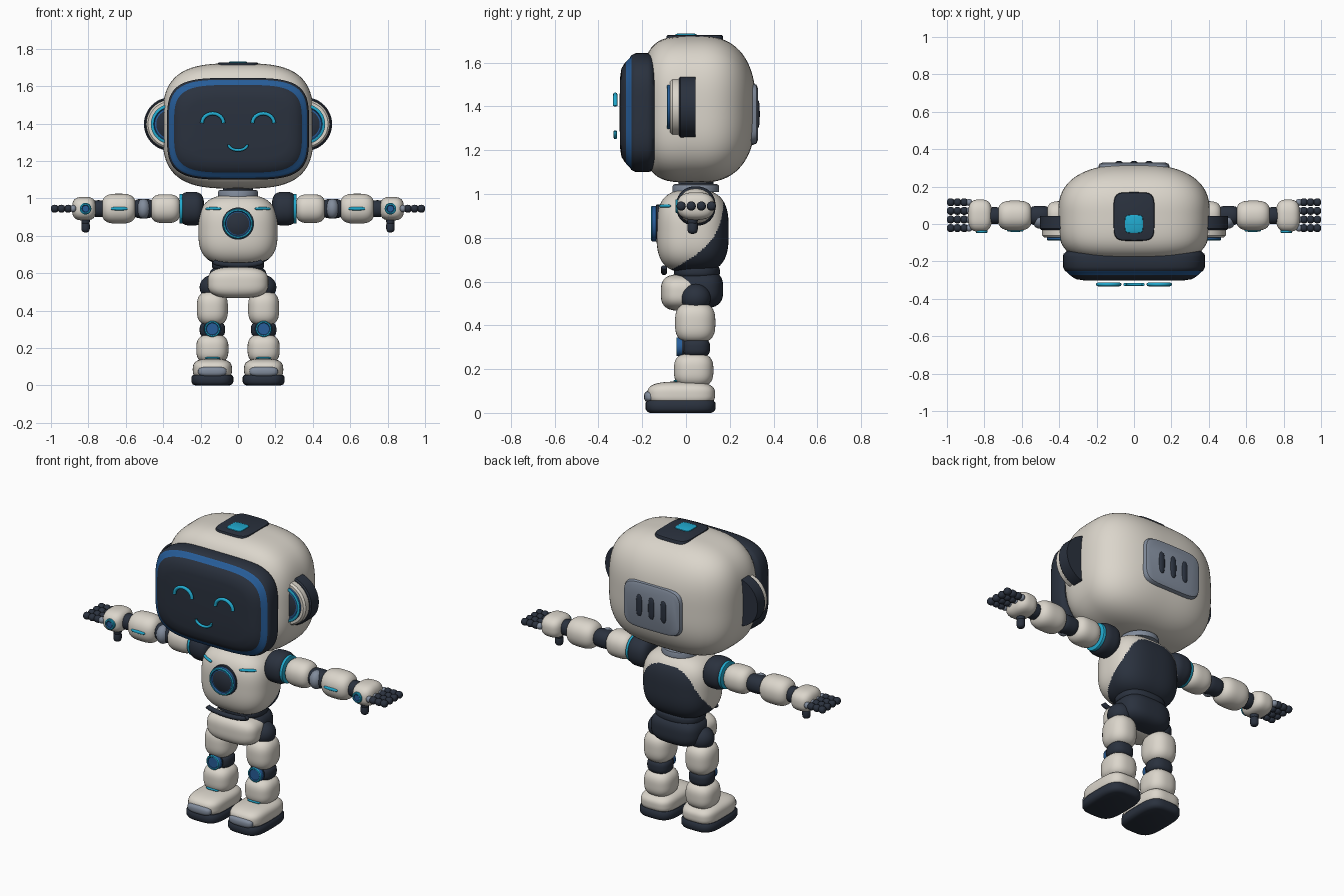
import bpy, bmesh, math

default_cube = bpy.data.objects.get("Cube")
if default_cube:
    bpy.data.objects.remove(default_cube, do_unlink=True)

PALETTE = {
    "cream": (0.71, 0.67, 0.60),
    "charcoal": (0.023, 0.031, 0.048),
    "blue": (0.02, 0.11, 0.32),
    "cyan": (0.015, 0.40, 0.62),
    "grey": (0.22, 0.26, 0.33),
}
materials = {}
for label, rgb in PALETTE.items():
    mat = bpy.data.materials.new(label)
    mat.use_nodes = True
    mat.diffuse_color = (*rgb, 1)
    mat.node_tree.nodes["Principled BSDF"].inputs["Base Color"].default_value = (*rgb, 1)
    materials[label] = mat

parts = []


def finish(name, bm, center, colors):
    """Turn a bmesh into a placed object with its material slots."""
    bmesh.ops.recalc_face_normals(bm, faces=bm.faces)
    mesh = bpy.data.meshes.new(name)
    bm.to_mesh(mesh)
    bm.free()
    for color in colors:
        mesh.materials.append(materials[color])
    obj = bpy.data.objects.new(name, mesh)
    obj.location = center
    bpy.context.collection.objects.link(obj)
    parts.append(obj)
    return obj


def blob(name, center, half, color, axis=2, n=2.5, low=3, high=3, cuts=11, second=None, rule=None):
    """Rounded block: superellipse n across the axis, low/high exponents along it."""
    bm = bmesh.new()
    bmesh.ops.create_cube(bm, size=2)
    bmesh.ops.subdivide_edges(bm, edges=bm.edges[:], cuts=cuts, use_grid_fill=True)
    for vert in bm.verts:
        p = [math.tan(c * math.pi / 4) for c in vert.co]
        m = low if p[axis] < 0 else high
        flat = sum(abs(p[i]) ** n for i in range(3) if i != axis) ** (1 / n)
        norm = (flat ** m + abs(p[axis]) ** m) ** (1 / m)
        vert.co = [c / norm * h for c, h in zip(p, half)]
    if rule:
        for face in bm.faces:
            c = face.calc_center_median()
            face.material_index = int(rule(*[a + b for a, b in zip(c, center)]))
    return finish(name, bm, center, [color, second] if second else [color])


def loft(name, center, half, rows, axis=1, out=-1, n=2, steps=48):
    """Stack of superellipse rings; each row is (distance outward, inset, colour of band)."""
    if axis == 0:
        out = math.copysign(1, center[0])
    colors = list(dict.fromkeys(row[2] for row in rows))
    u, v = [i for i in range(3) if i != axis]
    bm = bmesh.new()
    previous = None
    for distance, inset, color in rows:
        ring = []
        for k in range(steps):
            angle = math.tau * k / steps
            c, s = math.cos(angle), math.sin(angle)
            co = [0, 0, 0]
            co[axis] = out * distance
            co[u] = (half[0] - inset) * math.copysign(abs(c) ** (2 / n), c)
            co[v] = (half[1] - inset) * math.copysign(abs(s) ** (2 / n), s)
            ring.append(bm.verts.new(co))
        if previous:
            for k in range(steps):
                j = (k + 1) % steps
                face = bm.faces.new((previous[k], previous[j], ring[j], ring[k]))
                face.material_index = colors.index(color)
        else:
            bm.faces.new(ring)
        previous = ring
    bm.faces.new(previous).material_index = colors.index(rows[-1][2])
    return finish(name, bm, center, colors)


def tube(name, points, radius, color):
    """Round stroke through a few points."""
    curve = bpy.data.curves.new(name, "CURVE")
    curve.dimensions = "3D"
    curve.bevel_depth = radius
    curve.bevel_resolution = 3
    curve.use_fill_caps = True
    spline = curve.splines.new("POLY")
    spline.points.add(len(points) - 1)
    for point, co in zip(spline.points, points):
        point.co = (*co, 1)
    curve.materials.append(materials[color])
    obj = bpy.data.objects.new(name, curve)
    bpy.context.collection.objects.link(obj)
    bpy.ops.object.select_all(action="DESELECT")
    obj.select_set(True)
    bpy.context.view_layer.objects.active = obj
    bpy.ops.object.convert(target="MESH")
    parts.append(bpy.context.object)


def arc(x, z, width, height, y):
    """Points of a half-wave arch, or of a smile when the height is negative."""
    return [(x + width * math.cos(a), y, z + height * math.sin(a))
            for a in (math.pi * k / 12 for k in range(13))]


def both(maker, name, center, *args, **kwargs):
    """Make the left part and its mirrored right part."""
    return [maker(f"{side}_{name}", (sign * center[0], *center[1:]), *args, **kwargs)
            for side, sign in (("left", 1), ("right", -1))]


def plate(color, depth, edge=0.01):
    return [(0, 0, color), (depth - edge, 0, color), (depth - edge * 0.3, edge * 0.3, color),
            (depth, edge, color)]


# Head shell, face screen and expression
blob("head_shell", (0, 0.06, 1.387), (0.405, 0.26, 0.335), "cream", axis=1, n=3.2, low=4, high=2.5, cuts=23)
loft("face_screen", (0, -0.145, 1.372), (0.38, 0.272), [
    (0, 0.02, "charcoal"), (0.015, 0.003, "charcoal"), (0.03, 0, "charcoal"),
    (0.085, 0, "charcoal"), (0.105, 0.01, "charcoal"), (0.112, 0.022, "blue"),
    (0.128, 0.038, "blue"), (0.135, 0.046, "charcoal"), (0.15, 0.07, "charcoal"),
    (0.156, 0.11, "charcoal"), (0.158, 0.2, "charcoal")], n=4, steps=96)
for side, sign in (("left", 1), ("right", -1)):
    tube(side + "_eye", arc(sign * 0.135, 1.402, 0.058, 0.052, -0.323), 0.01, "cyan")
tube("smile", arc(0, 1.288, 0.05, -0.03, -0.323), 0.008, "cyan")

# Head panels: crown plate and rear vent
loft("crown_plate", (0, 0.04, 1.65), (0.11, 0.13), plate("charcoal", 0.077), axis=2, out=1, n=5)
loft("crown_light", (0, 0, 1.7), (0.05, 0.05), plate("cyan", 0.033), axis=2, out=1, n=5)
loft("rear_panel", (0, 0.24, 1.365), (0.19, 0.14), plate("grey", 0.088, 0.02), out=1, n=5)
for index, x in enumerate((-0.08, 0, 0.08)):
    blob(f"vent_slot_{index + 1}", (x, 0.325, 1.365), (0.02, 0.012, 0.065), "charcoal", n=2)

# Ears
both(loft, "ear", (0.36, 0.043, 1.397), (0.143, 0.143), [
    (0, 0, "charcoal"), (0.068, 0, "charcoal"), (0.075, 0.007, "charcoal"),
    (0.075, 0.012, "charcoal"), (0.105, 0.012, "cream"), (0.115, 0.022, "cream"),
    (0.115, 0.037, "cream"), (0.127, 0.037, "blue"), (0.13, 0.042, "cyan"),
    (0.13, 0.052, "cyan"), (0.122, 0.057, "blue"), (0.122, 0.066, "blue"),
    (0.126, 0.072, "charcoal")])

# Neck and torso
loft("neck", (0, 0.045, 0.97), (0.08, 0.08), plate("charcoal", 0.12), axis=2, out=1)
loft("neck_collar", (0, 0.045, 1.01), (0.106, 0.106), plate("grey", 0.035), axis=2, out=1)
blob("torso", (0, 0.03, 0.83), (0.212, 0.165, 0.19), "cream", n=2.8, cuts=41, second="charcoal",
     rule=lambda x, y, z: y > 0.17 - 0.24 * (max(0, 1 - z) / 0.345) ** 3)
loft("chest_light", (0, -0.10, 0.865), (0.086, 0.086), [
    (0, 0, "charcoal"), (0.035, 0, "charcoal"), (0.038, 0.005, "charcoal"),
    (0.055, 0.005, "blue"), (0.06, 0.01, "cyan"), (0.06, 0.017, "cyan"),
    (0.052, 0.021, "blue"), (0.052, 0.026, "blue"), (0.056, 0.031, "charcoal")])
for strip in both(blob, "chest_strip", (0.132, -0.096, 0.945), (0.048, 0.01, 0.008), "cyan", axis=0, n=2):
    strip.rotation_euler.z = math.copysign(math.radians(30), strip.location.x)

# Waist and pelvis
blob("waist", (0, 0.05, 0.645), (0.14, 0.105, 0.04), "charcoal")
tube("waist_bar", arc(0, 0.665, 0.13, -0.022, -0.1), 0.014, "charcoal")
blob("pelvis_back", (0, 0.06, 0.565), (0.155, 0.11, 0.088), "charcoal", n=3)
blob("pelvis_front", (0, -0.02, 0.55), (0.162, 0.095, 0.083), "cream", n=3, cuts=15)

# Arms, each segment a barrel along x
ARM_Y, ARM_Z = 0.045, 0.945
for name, x, length, radius, color in (
        ("shoulder", 0.248, 0.067, 0.09, "charcoal"),
        ("upper_arm", 0.388, 0.08, 0.077, "cream"),
        ("elbow", 0.505, 0.06, 0.052, "charcoal"),
        ("forearm", 0.637, 0.092, 0.08, "cream"),
        ("wrist", 0.745, 0.04, 0.045, "charcoal")):
    both(blob, name, (x, ARM_Y, ARM_Z), (length, radius, radius), color, axis=0, n=2.2, low=3.2, high=3.2)
both(loft, "shoulder_ring", (0.298, ARM_Y, ARM_Z), (0.079, 0.079), plate("cyan", 0.016, 0.004), axis=0)
both(blob, "elbow_cap", (0.505, 0.02, ARM_Z), (0.037, 0.045, 0.053), "grey", n=2, low=2, high=2)
both(blob, "forearm_strip", (0.635, -0.034, ARM_Z), (0.045, 0.008, 0.009), "cyan", axis=0, n=2)

# Hands with beaded fingers
both(blob, "palm", (0.823, ARM_Y, ARM_Z), (0.064, 0.086, 0.063), "cream", axis=0, n=2.6)


def joint_light(depth_rim):
    return [(0, 0, "cyan"), (depth_rim, 0, "cyan"), (depth_rim + 0.004, 0.004, "cyan"),
            (depth_rim + 0.004, 0.01, "cyan"), (depth_rim, 0.014, "blue")]


both(loft, "palm_light", (0.815, -0.025, ARM_Z), (0.031, 0.031), joint_light(0.02), steps=24)
for finger in range(4):
    y = -0.022 + 0.046 * finger
    both(blob, f"knuckle_{finger + 1}", (0.882, y, ARM_Z), (0.018, 0.019, 0.019), "grey", n=2, low=2, high=2, cuts=5)
    for bead in range(3):
        both(blob, f"finger_{finger + 1}_joint_{bead + 1}", (0.908 + 0.036 * bead, y, ARM_Z),
             (0.02, 0.021, 0.021), "charcoal", axis=0, n=2, low=2.5, high=2.5, cuts=5)
both(blob, "thumb_base", (0.815, 0.03, 0.885), (0.023, 0.024, 0.03), "charcoal", n=2, cuts=5)
both(blob, "thumb_tip", (0.815, 0.03, 0.848), (0.023, 0.024, 0.03), "charcoal", n=2, cuts=5)

# Legs
LEG_X = 0.137
both(blob, "hip_joint", (LEG_X, 0.045, 0.525), (0.068, 0.068, 0.065), "charcoal", n=2, low=2, high=2)
both(blob, "thigh", (LEG_X, 0.042, 0.412), (0.083, 0.092, 0.092), "cream", n=2.4)
both(blob, "knee", (LEG_X, 0.045, 0.298), (0.068, 0.065, 0.045), "charcoal")
both(loft, "knee_light", (LEG_X, -0.01, 0.302), (0.046, 0.046), [
    (0, 0, "charcoal"), (0.008, 0, "charcoal"), (0.008, 0.003, "blue"), (0.03, 0.003, "blue"),
    (0.034, 0.006, "cyan"), (0.034, 0.012, "cyan"), (0.03, 0.015, "blue")], steps=32)
both(blob, "shin", (LEG_X, 0.035, 0.195), (0.086, 0.09, 0.078), "cream", n=2.6)
both(blob, "ankle_strip", (LEG_X, -0.045, 0.146), (0.04, 0.012, 0.006), "cyan", axis=0, n=2)

# Feet
both(blob, "foot", (LEG_X, -0.022, 0.085), (0.105, 0.155, 0.058), "cream", n=3.6, cuts=15)
both(loft, "sole", (LEG_X, -0.025, 0), (0.112, 0.16), [
    (0, 0.02, "charcoal"), (0.006, 0.007, "charcoal"), (0.018, 0, "charcoal"),
    (0.045, 0, "charcoal"), (0.056, 0.008, "charcoal")], axis=2, out=1, n=3.6)
both(blob, "toe_bumper", (LEG_X, -0.163, 0.074), (0.076, 0.029, 0.027), "grey", axis=0)

# Smooth shading with crisp edges
bpy.ops.object.select_all(action="DESELECT")
for obj in parts:
    obj.select_set(True)
bpy.context.view_layer.objects.active = parts[0]
bpy.ops.object.shade_smooth_by_angle(angle=math.radians(40))
